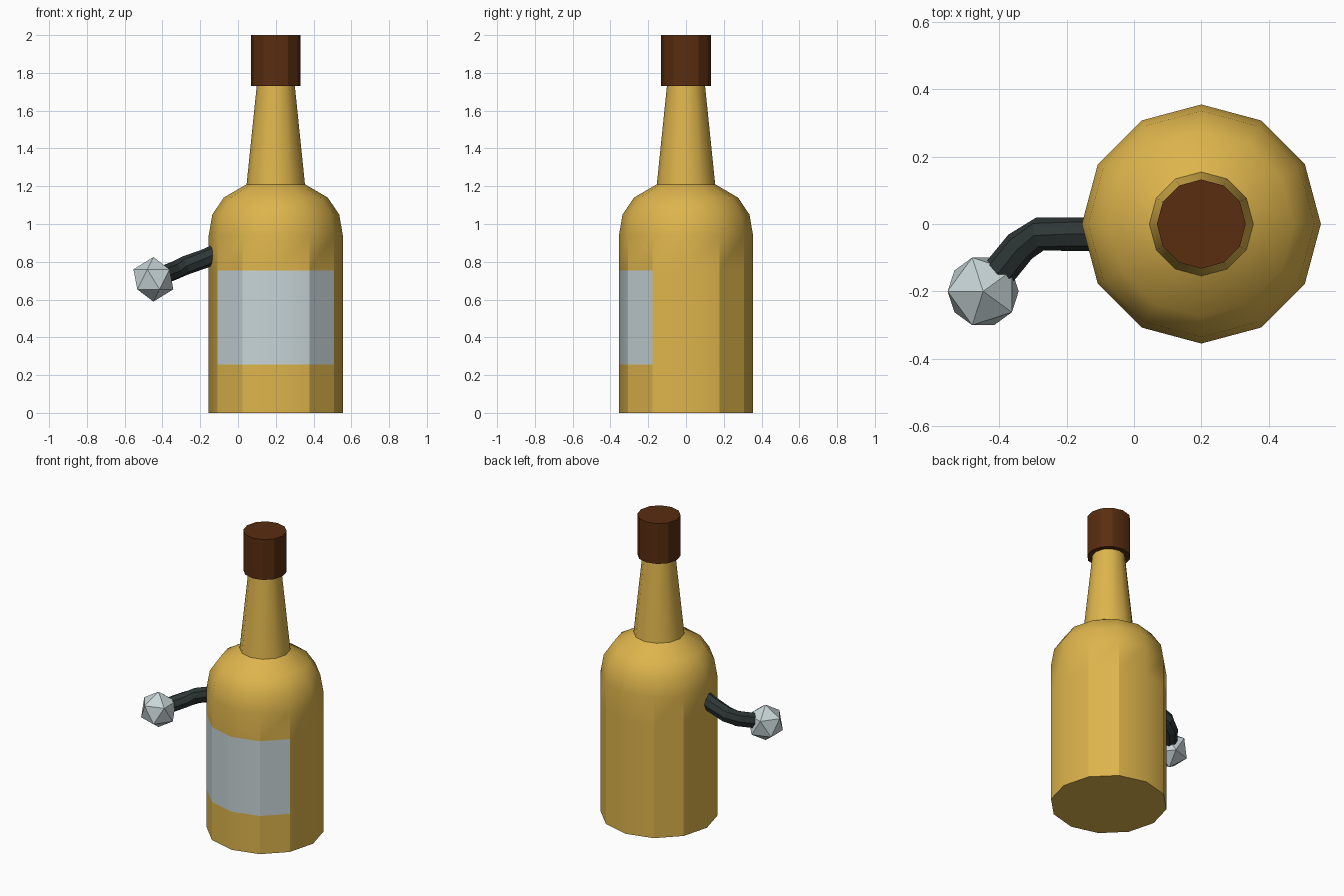
import bpy, bmesh, math
from mathutils import Vector, Matrix

if "Cube" in bpy.data.objects:
    bpy.data.objects.remove(bpy.data.objects["Cube"])


def material(name, rgb):
    m = bpy.data.materials.new(name)
    m.diffuse_color = (*rgb, 1)
    m.use_nodes = True
    m.node_tree.nodes["Principled BSDF"].inputs["Base Color"].default_value = m.diffuse_color
    return m


gold = material("amber", (0.73, 0.46, 0.073))
pale = material("pale grey", (0.57, 0.66, 0.68))
brown = material("dark brown", (0.10, 0.026, 0.005))
dark = material("charcoal", (0.028, 0.038, 0.038))

CX = 0.2      # bottle axis
SIDES = 12


def add_object(name, bm, mats):
    bmesh.ops.recalc_face_normals(bm, faces=bm.faces[:])
    me = bpy.data.meshes.new(name)
    bm.to_mesh(me)
    bm.free()
    for m in mats:
        me.materials.append(m)
    ob = bpy.data.objects.new(name, me)
    bpy.context.collection.objects.link(ob)
    return ob


def lathe(name, profile, mats, facet_below=0.0, label=None):
    """Turn (radius, height) points round the bottle axis; upright edges below
    facet_below stay sharp except on the four axes."""
    bm = bmesh.new()
    rings = []
    for r, z in profile:
        rings.append([bm.verts.new((CX + r * math.cos(2 * math.pi * i / SIDES),
                                    r * math.sin(2 * math.pi * i / SIDES), z))
                      for i in range(SIDES)])
    for a, b in zip(rings, rings[1:]):
        for i in range(SIDES):
            j = (i + 1) % SIDES
            bm.faces.new((a[i], a[j], b[j], b[i])).smooth = True
    caps = [bm.faces.new(rings[0]), bm.faces.new(rings[-1])]
    for f in caps:
        for e in f.edges:
            e.smooth = False
    for a, b in zip(rings, rings[1:]):
        for i in range(SIDES):
            if b[i].co.z <= facet_below and i % 3:
                bm.edges.get((a[i], b[i])).smooth = False
    # label: the four front faces within a height band
    if label:
        for f in bm.faces:
            c = f.calc_center_median()
            if label[0] < c.z < label[1] and c.y < -0.2:
                f.material_index = 1
    return add_object(name, bm, mats)


# Bottle body with label, neck and cap
lathe("bottle_body", [(0.355, 0), (0.355, 0.255), (0.355, 0.755), (0.355, 0.94),
                      (0.336, 1.05), (0.275, 1.14), (0.155, 1.21)],
      [gold, pale], facet_below=0.95, label=(0.255, 0.755))
lathe("bottle_neck", [(0.155, 1.205), (0.1, 1.74)], [gold])
lathe("bottle_cap", [(0.132, 1.73), (0.132, 2.0)], [brown], facet_below=2.0)

# Bent arm: eight-sided tube along a short path
path = [(-0.10, -0.03, 0.85), (-0.18, -0.03, 0.815), (-0.28, -0.03, 0.78),
        (-0.338, -0.067, 0.753), (-0.43, -0.18, 0.717)]
pts = [Vector(p) for p in path]
bm = bmesh.new()
rings = []
for k, p in enumerate(pts):
    t = (pts[min(k + 1, len(pts) - 1)] - pts[max(k - 1, 0)]).normalized()
    side = t.cross(Vector((0, 0, 1))).normalized()
    up = side.cross(t)
    rings.append([bm.verts.new(p + 0.05 * (math.cos(a) * side + math.sin(a) * up))
                  for a in (2 * math.pi * i / 8 for i in range(8))])
for a, b in zip(rings, rings[1:]):
    for i in range(8):
        j = (i + 1) % 8
        bm.faces.new((a[i], a[j], b[j], b[i]))
bm.faces.new(rings[0])
bm.faces.new(rings[-1])
add_object("arm", bm, [dark])

# Faceted ball on the end of the arm
bm = bmesh.new()
bmesh.ops.create_icosphere(bm, subdivisions=1, radius=0.118,
                           matrix=Matrix.Translation((-0.448, -0.2, 0.707))
                           @ Matrix.Rotation(math.pi, 4, 'Z'))
add_object("ball", bm, [pale])
